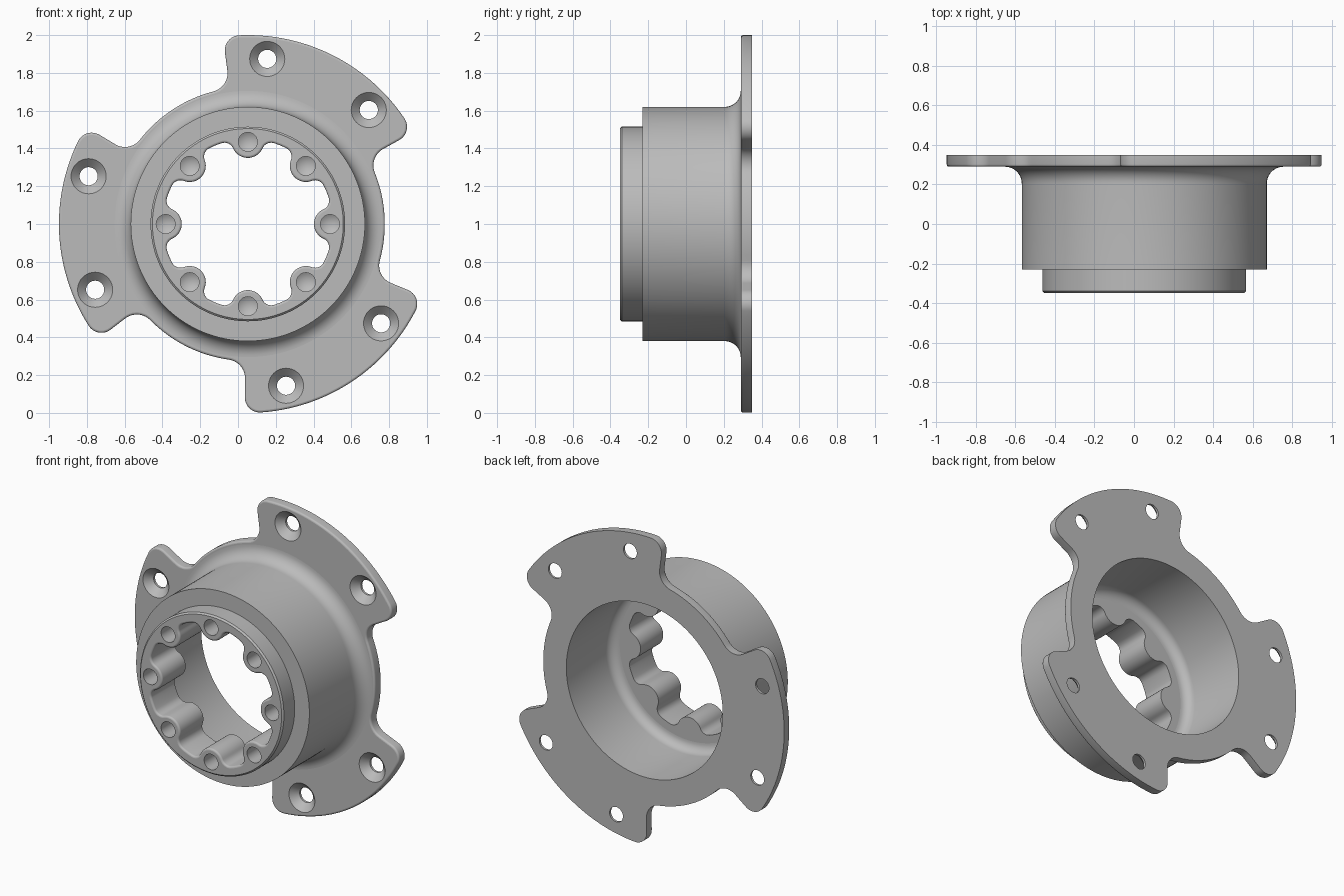
import bpy, bmesh
from math import sin, cos, asin, acos, atan2, radians, pi, tau, hypot

cube = bpy.data.objects.get("Cube")
if cube:
    bpy.data.objects.remove(cube)

AXIS_X, AXIS_Z = 0.052, 1.0
LOBE_ANGLE, HOLE_SPREAD = radians(63.3), radians(20)
FRONT, STEP, FLOOR, FLANGE, BACK = -0.35, -0.23, -0.11, 0.29, 0.35

bm = bmesh.new()


def polar(r, a):
    return r * cos(a), r * sin(a)


def arc(centre, r, a0, a1, n):
    return [(centre[0] + r * cos(a0 + (a1 - a0) * i / n),
             centre[1] + r * sin(a0 + (a1 - a0) * i / n)) for i in range(n + 1)]


def circle(r, n=128, centre=(0, 0)):
    return arc(centre, r, 0, tau, n)[:-1]


def loop(points, y):
    """Closed ring of vertices at depth y."""
    return [bm.verts.new((AXIS_X + x, y, AXIS_Z + z)) for x, z in points]


def skin(loops):
    """Wall through a stack of equal rings."""
    for a, b in zip(loops, loops[1:]):
        for i in range(len(a)):
            j = (i + 1) % len(a)
            bm.faces.new((a[i], a[j], b[j], b[i]))


def cap(loops):
    """Flat face between an outer ring and the rings inside it."""
    edges = []
    for ring in loops:
        for i, v in enumerate(ring):
            e = bm.edges.get((v, ring[i - 1])) or bm.edges.new((v, ring[i - 1]))
            e.smooth = False
            edges.append(e)
    bmesh.ops.triangle_fill(bm, use_beauty=True, edges=edges)


def dedupe(points):
    return [p for i, p in enumerate(points)
            if hypot(p[0] - points[i - 1][0], p[1] - points[i - 1][1]) > 1e-5]


def flange_outline(inset):
    """Three mounting lobes blended into a round rim."""
    big, rim, corner, blend = 1.0 - inset, 0.725 - inset, 0.08 - inset, 0.1 + inset
    half = radians(34.3)
    c_ang = half - asin(0.08 / 0.92)
    b_ang = half + asin(0.1 / 0.825)
    pts = []
    for k in range(3):
        m = LOBE_ANGLE + k * tau / 3
        pts += arc(polar(0.825, m - b_ang), blend, m - b_ang + pi, m - half + pi / 2, 10)
        pts += arc(polar(0.92, m - c_ang), corner, m - half - pi / 2, m - c_ang, 12)
        pts += arc((0, 0), big, m - c_ang, m + c_ang, 30)
        pts += arc(polar(0.92, m + c_ang), corner, m + c_ang, m + half + pi / 2, 12)
        pts += arc(polar(0.825, m + b_ang), blend, m + half - pi / 2 + tau, m + b_ang + pi, 10)
        pts += arc((0, 0), rim, m + b_ang, m + tau / 3 - b_ang, 16)
    return dedupe(pts)


def scallop_outline(off):
    """Round opening with eight screw posts bulging inward."""
    post_at, post, blend, bore = 0.435, 0.085, 0.05, 0.45
    mid = bore - blend
    t = acos((post_at ** 2 + mid ** 2 - (post + blend) ** 2) / (2 * post_at * mid))
    px, py = polar(mid, t)
    d = atan2(py, px - post_at)          # direction from post centre to blend centre
    pts = []
    for k in range(8):
        m = k * tau / 8
        pts += arc(polar(post_at, m), post - off, m + tau - d, m + d, 20)
        pts += arc(polar(mid, m + t), blend + off, m + d - pi, m + t, 8)
        pts += arc((0, 0), bore + off, m + t, m + tau / 8 - t, 4)
        pts += arc(polar(mid, m + tau / 8 - t), blend + off,
                   m + tau / 8 - t, m + tau / 8 - d + pi, 8)
    return dedupe(pts)


def quarter(n):
    return [i * pi / 2 / n for i in range(n + 1)]


# Outer body: flange fillet, barrel, step and front collar
FILLET, BARREL = 0.085, 0.62
outer = [loop(circle(BARREL + FILLET * (1 - sin(a))), FLANGE - FILLET * (1 - cos(a)))
         for a in quarter(10)]
for r, y in ((BARREL, STEP), (0.515, STEP), (0.515, FRONT + 0.01), (0.505, FRONT)):
    outer.append(loop(circle(r), y))
skin(outer)

# Rear bore with rounded floor corner
ROUND, BORE = 0.06, 0.56
bore = [loop(circle(BORE), BACK)]
bore += [loop(circle(BORE - ROUND * (1 - cos(a))), FLOOR + ROUND * (1 - sin(a)))
         for a in quarter(8)]
skin(bore)

# Scalloped opening with softened front edge
EDGE = 0.012
opening = [loop(scallop_outline(EDGE * (1 - sin(a))), FRONT + EDGE * (1 - cos(a)))
           for a in quarter(4)]
opening.append(loop(scallop_outline(0), FLOOR))
skin(opening)

# Flange rim with softened front edge
rim = [loop(flange_outline(EDGE * (1 - sin(a))), FLANGE + EDGE * (1 - cos(a)))
       for a in quarter(4)]
rim.append(loop(flange_outline(0), BACK))
skin(rim)

# Countersunk mounting holes, two per lobe
sink_front, sink_back = [], []
for k in range(3):
    for side in (-1, 1):
        c = polar(0.88, LOBE_ANGLE + k * tau / 3 + side * HOLE_SPREAD)
        rings = [loop(circle(r, 40, c), y)
                 for r, y in ((0.093, FLANGE), (0.048, FLANGE + 0.045), (0.048, BACK))]
        skin(rings)
        sink_front.append(rings[0])
        sink_back.append(rings[-1])

# Blind drilled holes in the posts
drilled = []
for k in range(8):
    c = polar(0.435, k * tau / 8)
    rings = [loop(circle(0.05, 32, c), y) for y in (FRONT, FRONT + 0.13)]
    skin(rings)
    tip = bm.verts.new((AXIS_X + c[0], FRONT + 0.16, AXIS_Z + c[1]))
    last = rings[-1]
    for i, v in enumerate(last):
        bm.faces.new((last[i - 1], v, tip))
    drilled.append(rings[0])

# Flat faces joining the walls
cap([outer[-1], opening[0]] + drilled)
cap([bore[-1], opening[-1]])
cap([rim[0], outer[0]] + sink_front)
cap([rim[-1], bore[0]] + sink_back)

bmesh.ops.recalc_face_normals(bm, faces=bm.faces[:])
mesh = bpy.data.meshes.new("flanged_hub")
bm.to_mesh(mesh)
bm.free()
hub = bpy.data.objects.new("flanged_hub", mesh)
bpy.context.collection.objects.link(hub)

# Plain grey metal
grey = bpy.data.materials.new("plain_grey")
grey.use_nodes = True
colour = (0.5, 0.5, 0.5, 1)
grey.diffuse_color = colour
grey.node_tree.nodes["Principled BSDF"].inputs["Base Color"].default_value = colour
mesh.materials.append(grey)

bpy.ops.object.select_all(action='DESELECT')
hub.select_set(True)
bpy.context.view_layer.objects.active = hub
bpy.ops.object.shade_smooth_by_angle(angle=radians(30))
